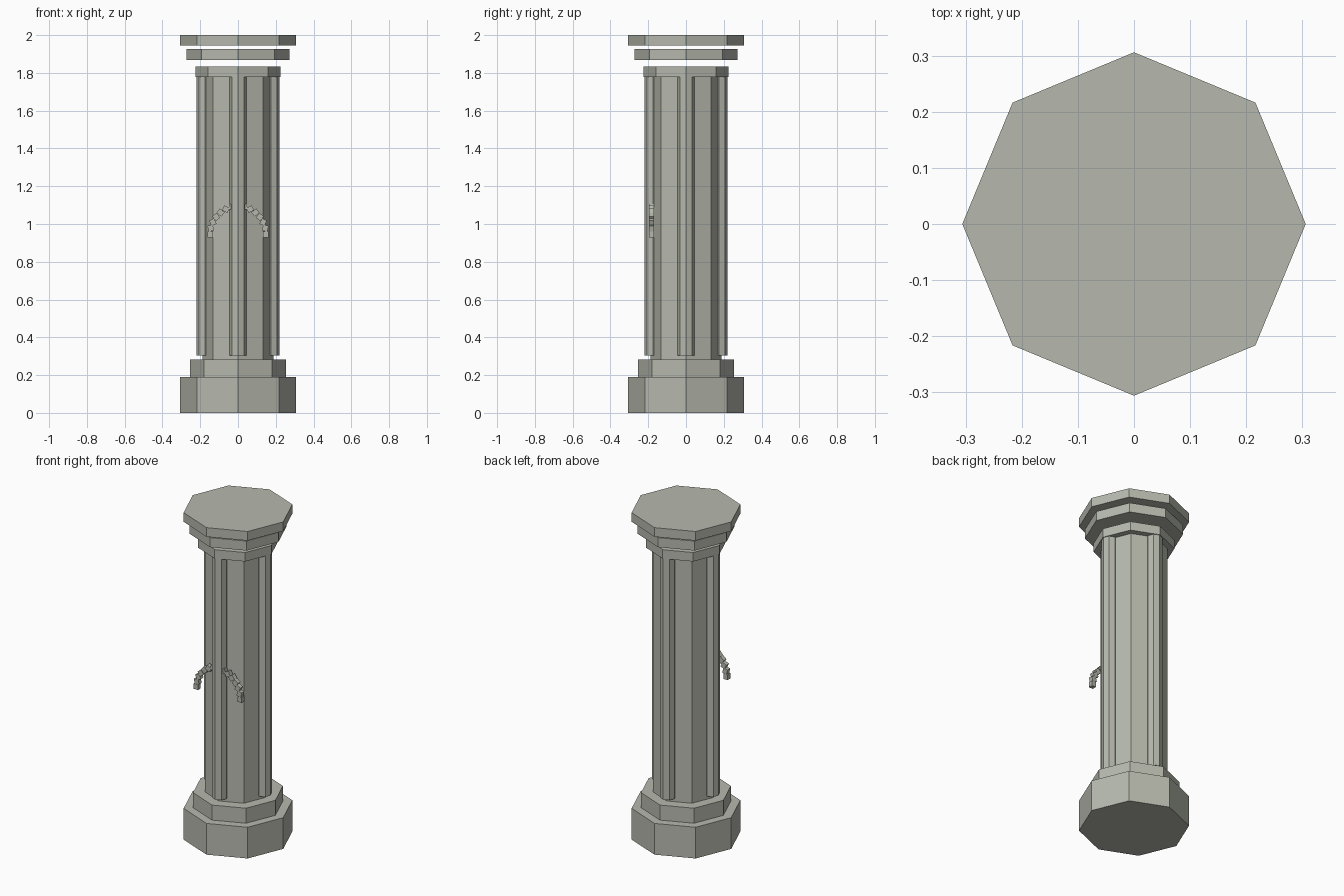
import bpy, math
from mathutils import Matrix

if "Cube" in bpy.data.objects:
    bpy.data.objects.remove(bpy.data.objects["Cube"])

# weathered grey-green stone
stone = bpy.data.materials.new("stone")
stone.diffuse_color = (0.47, 0.485, 0.42, 1)
stone.use_nodes = True
stone.node_tree.nodes["Principled BSDF"].inputs["Base Color"].default_value = stone.diffuse_color


def octagon(name, radius, z0, z1, x=0, y=0):
    # eight-sided prism with corners on the axes
    bpy.ops.mesh.primitive_cylinder_add(vertices=8, radius=radius, depth=z1 - z0,
                                        location=(x, y, (z0 + z1) / 2))
    ob = bpy.context.object
    ob.name = name
    ob.data.materials.append(stone)
    return ob


# stepped base
octagon("plinth", 0.306, 0, 0.191)
octagon("base_step", 0.253, 0.191, 0.283)

# shaft
octagon("shaft", 0.187, 0.283, 1.779)

# four round ribs set into the shaft corners
for i in range(4):
    a = i * math.pi / 2
    octagon(f"rib_{i + 1}", 0.045, 0.303, 1.779,
            0.175 * math.cos(a), 0.175 * math.sin(a))

# capital: three separate widening slabs
octagon("neck_ring", 0.225, 1.779, 1.834)
octagon("capital_slab", 0.273, 1.868, 1.926)
octagon("top_slab", 0.306, 1.944, 2.0)

# arched chain of small blocks across the front rib
COUNT, ARCH_R = 15, 0.148
for i in range(COUNT):
    a = math.pi * i / (COUNT - 1)
    bpy.ops.mesh.primitive_cube_add(size=1)
    link = bpy.context.object
    link.name = f"chain_link_{i + 1}"
    link.data.materials.append(stone)
    link.data.transform(Matrix.Diagonal((0.029, 0.026, 0.032, 1)))
    link.location = (ARCH_R * math.cos(a), -0.183, 0.945 + ARCH_R * math.sin(a))
    link.rotation_euler = (0, a, 0)
